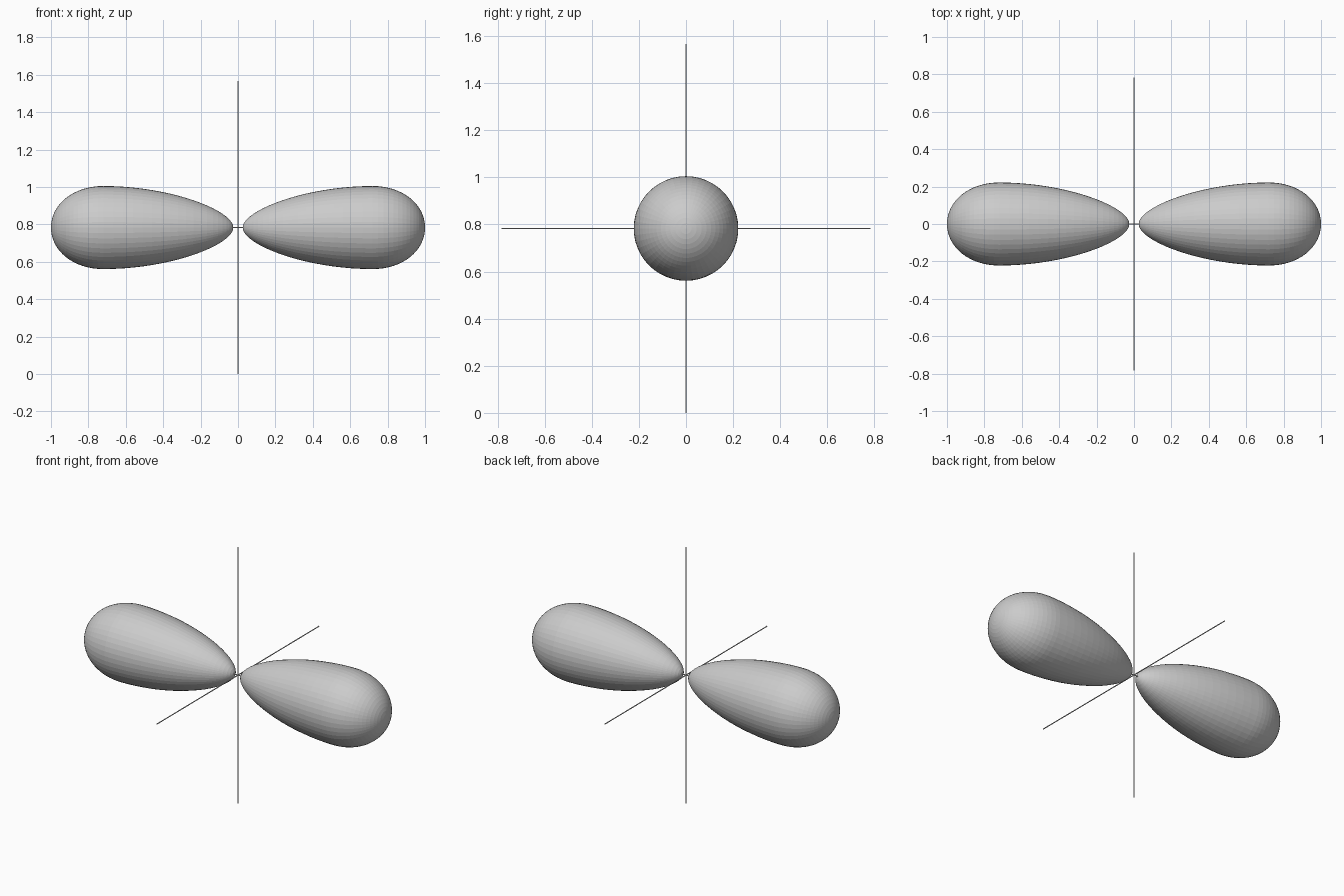
import bpy, math
from mathutils import Vector

if "Cube" in bpy.data.objects:
    bpy.data.objects.remove(bpy.data.objects["Cube"])

CZ = 0.783      # height of the centre point
SEG = 48        # sides around each lobe


def bezier(p0, p1, p2, p3, n):
    pts = []
    for i in range(n + 1):
        t = i / n
        s = 1 - t
        pts.append(tuple(s**3 * a + 3 * s * s * t * b + 3 * s * t * t * c + t**3 * d
                         for a, b, c, d in zip(p0, p1, p2, p3)))
    return pts


# Lobe outline as (distance along x, radius): slim inner taper, then round cap
profile = bezier((0.025, 0), (0.025, 0.092), (0.36, 0.222), (0.72, 0.222), 20)
profile += bezier((0.72, 0.222), (0.88, 0.222), (1, 0.125), (1, 0), 16)[1:]


def lobe(name, side):
    verts = [(side * profile[0][0], 0, 0)]
    for x, r in profile[1:-1]:
        for k in range(SEG):
            a = 2 * math.pi * k / SEG
            verts.append((side * x, r * math.cos(a), r * math.sin(a)))
    verts.append((side * profile[-1][0], 0, 0))
    last, rings = len(verts) - 1, len(profile) - 2
    faces = []
    for k in range(SEG):
        n = (k + 1) % SEG
        faces.append((0, 1 + n, 1 + k))
        for i in range(rings - 1):
            a, b = 1 + i * SEG, 1 + (i + 1) * SEG
            faces.append((a + k, a + n, b + n, b + k))
        e = 1 + (rings - 1) * SEG
        faces.append((e + k, e + n, last))
    if side < 0:
        faces = [f[::-1] for f in faces]
    me = bpy.data.meshes.new(name)
    me.from_pydata(verts, [], faces)
    ob = bpy.data.objects.new(name, me)
    ob.location.z = CZ
    bpy.context.collection.objects.link(ob)


lobe("lobe_right", 1)
lobe("lobe_left", -1)


# Thin axis rods through the centre
def rod(name, direction):
    bpy.ops.mesh.primitive_cylinder_add(
        vertices=12, radius=0.003, depth=2 * CZ, location=(0, 0, CZ),
        rotation=Vector(direction).to_track_quat('Z', 'Y').to_euler())
    bpy.context.object.name = name


rod("axis_rod_x", (1, 0, 0))
rod("axis_rod_y", (0, 1, 0))
rod("axis_rod_z", (0, 0, 1))
